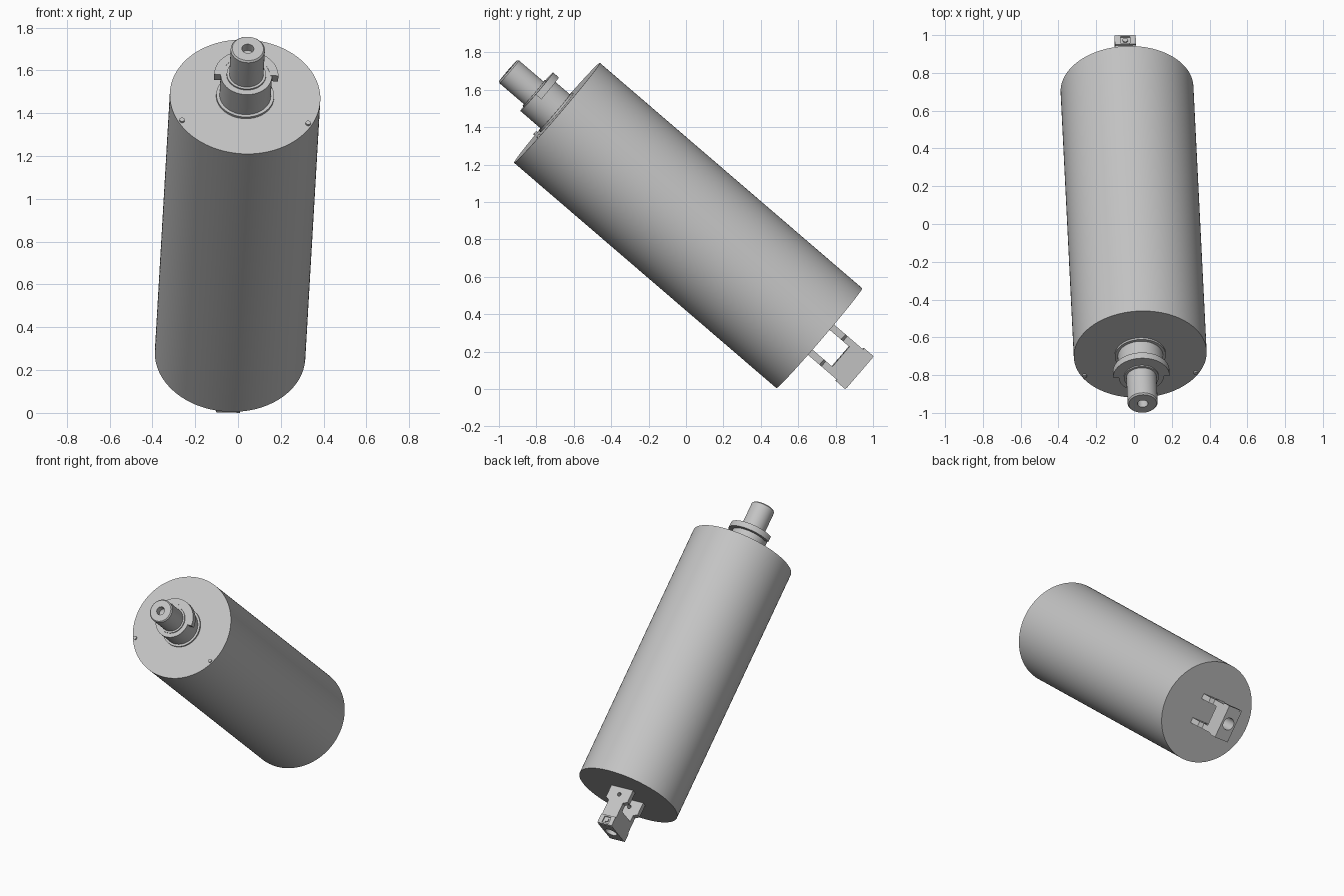
import bpy, bmesh, math
from mathutils import Matrix, Vector

cube = bpy.data.objects.get("Cube")
if cube:
    bpy.data.objects.remove(cube, do_unlink=True)

# One plain grey for the whole assembly
grey = bpy.data.materials.new("plain_grey")
grey.use_nodes = True
GREY = (0.55, 0.55, 0.55, 1)
grey.diffuse_color = GREY
grey.node_tree.nodes["Principled BSDF"].inputs["Base Color"].default_value = GREY

# Tilted frame: local z runs along the roller from the fork end to the shaft end
base = Vector((-0.037, 0.7125, 0.272))
axis = Vector((0.07, -1.4025, 1.205))
LENGTH, RADIUS = axis.length, 0.352
axis.normalize()
side = (Vector((1, 0, 0)) - axis * axis.x).normalized()
upper = axis.cross(side)
FRAME = Matrix.Translation(base) @ Matrix((side, upper, axis)).transposed().to_4x4()


def finish(name, bm):
    bmesh.ops.recalc_face_normals(bm, faces=bm.faces)
    mesh = bpy.data.meshes.new(name)
    bm.to_mesh(mesh)
    bm.free()
    obj = bpy.data.objects.new(name, mesh)
    bpy.context.collection.objects.link(obj)
    obj.matrix_world = FRAME
    mesh.materials.append(grey)
    return obj


def select(obj):
    bpy.ops.object.select_all(action="DESELECT")
    obj.select_set(True)
    bpy.context.view_layer.objects.active = obj


def smooth(obj):
    select(obj)
    bpy.ops.object.shade_smooth_by_angle(angle=math.radians(30))


def lathe(name, points, z=0, steps=96):
    """Spin an (r, z) profile that starts and ends on the axis."""
    bm = bmesh.new()
    verts = [bm.verts.new((r, 0, h + z)) for r, h in points]
    edges = [bm.edges.new(pair) for pair in zip(verts, verts[1:])]
    bmesh.ops.spin(bm, geom=verts + edges, cent=(0, 0, 0), axis=(0, 0, 1),
                   angle=math.tau, steps=steps)
    bmesh.ops.remove_doubles(bm, verts=bm.verts, dist=0.0001)
    obj = finish(name, bm)
    smooth(obj)
    return obj


def prism(name, outline, vector):
    """Extrude a flat closed outline along a vector."""
    bm = bmesh.new()
    face = bm.faces.new([bm.verts.new(p) for p in outline])
    new = bmesh.ops.extrude_face_region(bm, geom=[face])["geom"]
    bmesh.ops.translate(bm, vec=vector,
                        verts=[g for g in new if isinstance(g, bmesh.types.BMVert)])
    return finish(name, bm)


def box(name, x, y, z):
    """Box from (low, high) ranges."""
    outline = [(x[0], y[0], z[0]), (x[1], y[0], z[0]), (x[1], y[1], z[0]), (x[0], y[1], z[0])]
    return prism(name, outline, (0, 0, z[1] - z[0]))


def rod(name, radius, depth, center, turn=None, segments=32):
    bm = bmesh.new()
    matrix = Matrix.Translation(center)
    if turn:
        matrix = matrix @ Matrix.Rotation(math.pi / 2, 4, turn)
    bmesh.ops.create_cone(bm, cap_ends=True, segments=segments, radius1=radius,
                          radius2=radius, depth=depth, matrix=matrix)
    return finish(name, bm)


def cut(obj, cutter):
    cutter.hide_render = True
    mod = obj.modifiers.new("cut", "BOOLEAN")
    mod.object, mod.operation, mod.solver = cutter, "DIFFERENCE", "EXACT"
    select(obj)
    bpy.ops.object.modifier_apply(modifier=mod.name)
    bpy.data.objects.remove(cutter, do_unlink=True)


# Roller body
lathe("roller_body", [(0, 0), (RADIUS, 0), (RADIUS, LENGTH), (0, LENGTH)], steps=128)

# Collar with a thin foot ring
lathe("collar", [(0, -0.01), (0.135, -0.01), (0.135, 0.012), (0.12, 0.012),
                 (0.12, 0.155), (0, 0.155)], LENGTH)

# Half flange around the upper side of the collar
arc = [math.pi * i / 40 for i in range(41)]
ring = [(0.15 * math.cos(a), 0.15 * math.sin(a), LENGTH + 0.116) for a in arc]
ring += [(0.11 * math.cos(a), 0.11 * math.sin(a), LENGTH + 0.116) for a in reversed(arc)]
smooth(prism("half_flange", ring, (0, 0, 0.04)))

# Shaft with chamfered tip and centre hole
lathe("shaft", [(0, 0.1), (0.092, 0.1), (0.092, 0.163), (0.08, 0.163), (0.08, 0.337),
                (0.073, 0.345), (0.028, 0.345), (0.028, 0.3), (0, 0.28)], LENGTH, 64)

# Two small pins on the shaft-end face
for sign, word in ((1, "left"), (-1, "right")):
    smooth(rod(word + "_face_pin", 0.012, 0.02, (sign * 0.295, -0.158, LENGTH), segments=16))

# Fork arms: wide at the roller, narrow toward the block
WIDE, THIN = 0.085, 0.056
half = [(WIDE, 0.005), (WIDE, -0.09), (THIN, -0.105), (THIN, -0.283)]
outline = half + [(-x, z) for x, z in reversed(half)]
for sign, word in ((1, "upper"), (-1, "lower")):
    arm = prism(word + "_fork_arm", [(x, sign * 0.07, z) for x, z in outline],
                (0, sign * 0.037, 0))
    cut(arm, rod("arm_hole_cutter", 0.013, 0.1, (0, sign * 0.09, -0.05), "X"))
    smooth(arm)
    # Raised square head with a recess
    y = sorted((sign * 0.1, sign * 0.116))
    head = box(word + "_square_head", (-THIN, THIN), y, (-0.28, -0.215))
    cut(head, box("recess_cutter", (-0.025, 0.025),
                  sorted((sign * 0.108, sign * 0.13)), (-0.27, -0.225)))
    rod(word + "_head_pin", 0.014, 0.01, (0, sign * 0.11, -0.2475), "X", 16)

# Fork block with an end bore
block = box("fork_block", (-THIN, THIN), (-0.075, 0.075), (-0.283, -0.15))
cut(block, rod("bore_cutter", 0.042, 0.4, (0, 0, -0.2), segments=48))
smooth(block)
